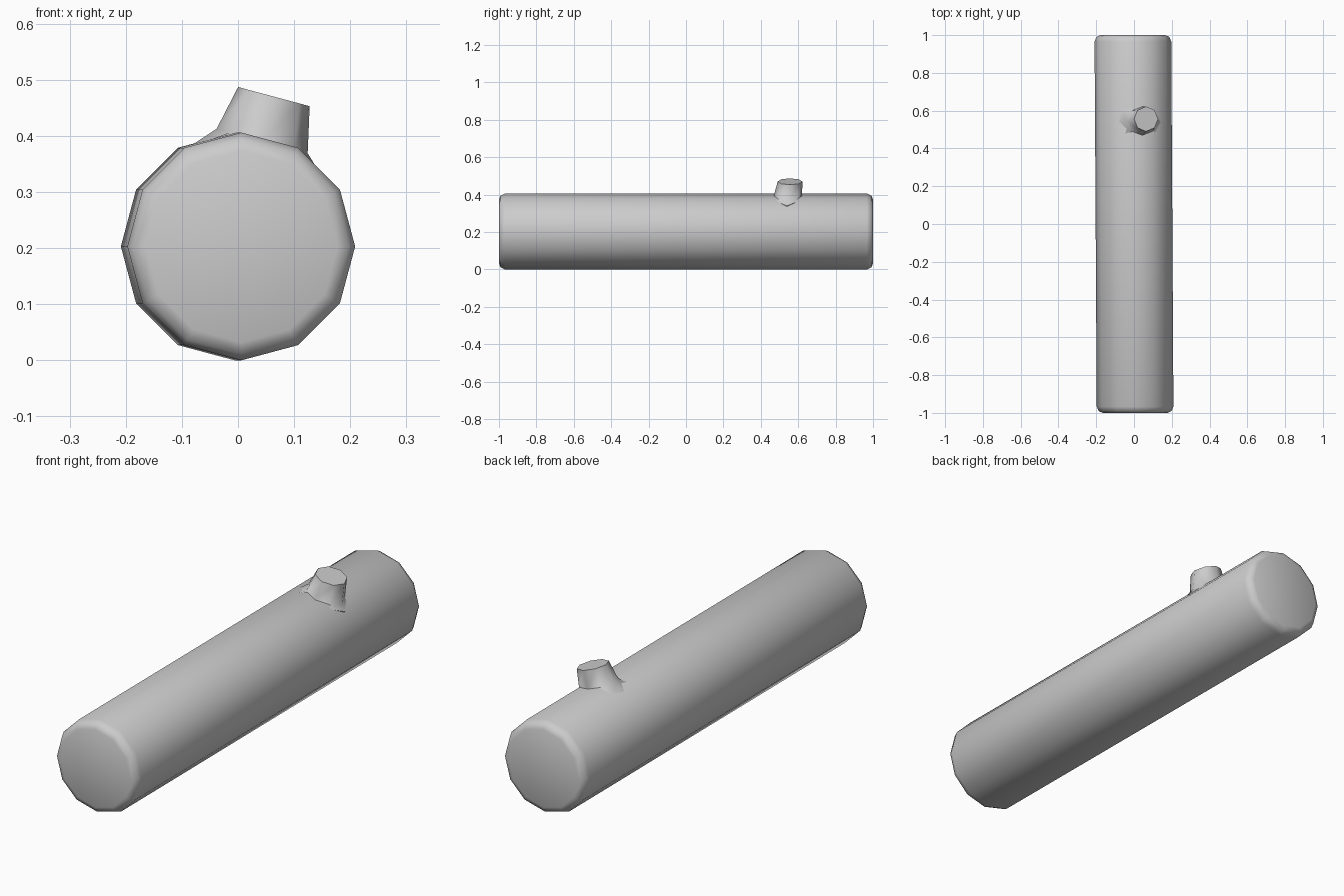
import bpy, bmesh
from math import sin, cos, pi, radians, sqrt

if "Cube" in bpy.data.objects:
    bpy.data.objects.remove(bpy.data.objects["Cube"])

R, CZ = 0.203, 0.203


def loft(name, rings, angle):
    """Skin a list of closed point rings, cap both ends, smooth by angle."""
    bm = bmesh.new()
    vs = [[bm.verts.new(p) for p in ring] for ring in rings]
    n = len(vs[0])
    for a, b in zip(vs, vs[1:]):
        for i in range(n):
            j = (i + 1) % n
            bm.faces.new((a[i], a[j], b[j], b[i]))
    bm.faces.new(vs[0])
    bm.faces.new(vs[-1])
    bmesh.ops.recalc_face_normals(bm, faces=bm.faces)
    me = bpy.data.meshes.new(name)
    bm.to_mesh(me)
    bm.free()
    ob = bpy.data.objects.new(name, me)
    bpy.context.collection.objects.link(ob)
    bpy.ops.object.select_all(action='DESELECT')
    ob.select_set(True)
    bpy.context.view_layer.objects.active = ob
    bpy.ops.object.shade_smooth_by_angle(angle=radians(angle))
    return ob


# Log trunk: twelve sides, rounded rims, slightly skewed along its length
def trunk_ring(r, y):
    cx = -0.006 * y
    return [(cx + r * cos(k * pi / 6), y, CZ + r * sin(k * pi / 6)) for k in range(12)]


rim = [(0.171, 1.0), (0.192, 0.991), (R, 0.967)]
profile = [(r, -y) for r, y in rim] + [(r, y) for r, y in reversed(rim)]
loft("log_trunk", [trunk_ring(r, y) for r, y in profile], 46)


# Branch stub: flared foot on the bark, tapering to a tilted cut
N = 8
T = radians(15)


def stub_ring(cx, cy, cz, ru, ry):
    return [(cx + ru * cos(a) * cos(T), cy + ry * sin(a), cz - ru * cos(a) * sin(T))
            for a in (2 * pi * k / N for k in range(N))]


def foot_ring(cx, cy, rx, ry, sink):
    ring = []
    for k in range(N):
        a = 2 * pi * k / N
        x = cx + rx * cos(a)
        ring.append((x, cy + ry * sin(a), CZ + sqrt(R * R - x * x) - sink))
    return ring


loft("branch_stub", [
    foot_ring(0.02, 0.54, 0.11, 0.08, 0.05),
    foot_ring(0.02, 0.54, 0.122, 0.098, 0.008),
    stub_ring(0.043, 0.545, 0.391, 0.084, 0.076),
    stub_ring(0.064, 0.556, 0.470, 0.066, 0.066),
], 50)
